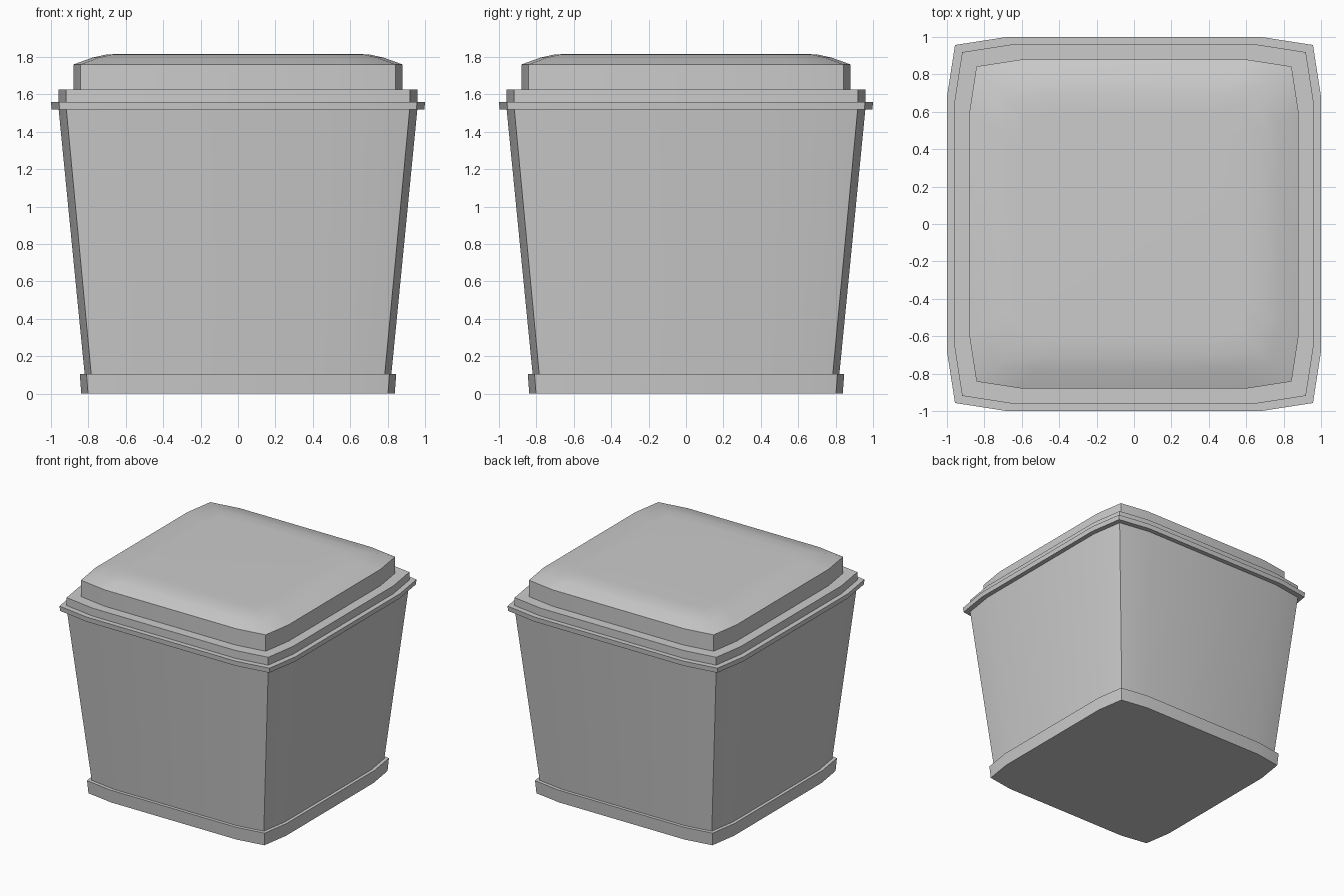
import bpy, bmesh, math

default = bpy.data.objects.get("Cube")
if default:
    bpy.data.objects.remove(default, do_unlink=True)

grey = bpy.data.materials.new("light_grey")
grey.use_nodes = True
colour = (0.6, 0.6, 0.6, 1)
grey.diffuse_color = colour
grey.node_tree.nodes["Principled BSDF"].inputs["Base Color"].default_value = colour

CORNER, FLAT = 0.957, 0.68  # corner and flat-run positions relative to half width


def outline(half, z):
    """Square outline with gently bowed sides: a flat run, then a corner."""
    points = []
    for quarter in range(4):
        c, s = math.cos(quarter * math.pi / 2), math.sin(quarter * math.pi / 2)
        for x, y in ((1, -FLAT), (1, FLAT), (CORNER, CORNER)):
            points.append((half * (x * c - y * s), half * (x * s + y * c), z))
    return points


def stack(name, levels):
    """Closed solid lofted through (half width, height) levels."""
    bm = bmesh.new()
    rings = [[bm.verts.new(p) for p in outline(*level)] for level in levels]
    for low, high in zip(rings, rings[1:]):
        for i in range(len(low)):
            j = (i + 1) % len(low)
            bm.faces.new((low[i], low[j], high[j], high[i]))
    bm.faces.new(rings[0][::-1])
    bm.faces.new(rings[-1])
    bmesh.ops.recalc_face_normals(bm, faces=bm.faces)
    mesh = bpy.data.meshes.new(name)
    bm.to_mesh(mesh)
    bm.free()
    mesh.materials.append(grey)
    obj = bpy.data.objects.new(name, mesh)
    bpy.context.collection.objects.link(obj)
    bpy.ops.object.select_all(action="DESELECT")
    obj.select_set(True)
    bpy.context.view_layer.objects.active = obj
    bpy.ops.object.shade_smooth_by_angle(angle=math.radians(30))
    return obj


# Foot, tapered bin wall, stepped rim and domed lid
stack("base_plinth", [(0.838, 0), (0.846, 0.105)])
stack("bin_body", [(0.82, 0.105), (0.959, 1.52)])
stack("lower_rim", [(0.997, 1.52), (1.0, 1.56)])
stack("upper_rim", [(0.96, 1.56), (0.96, 1.625)])
stack("lid", [(0.88, 1.625), (0.88, 1.76), (0.78, 1.796), (0.70, 1.814), (0.60, 1.816)])
